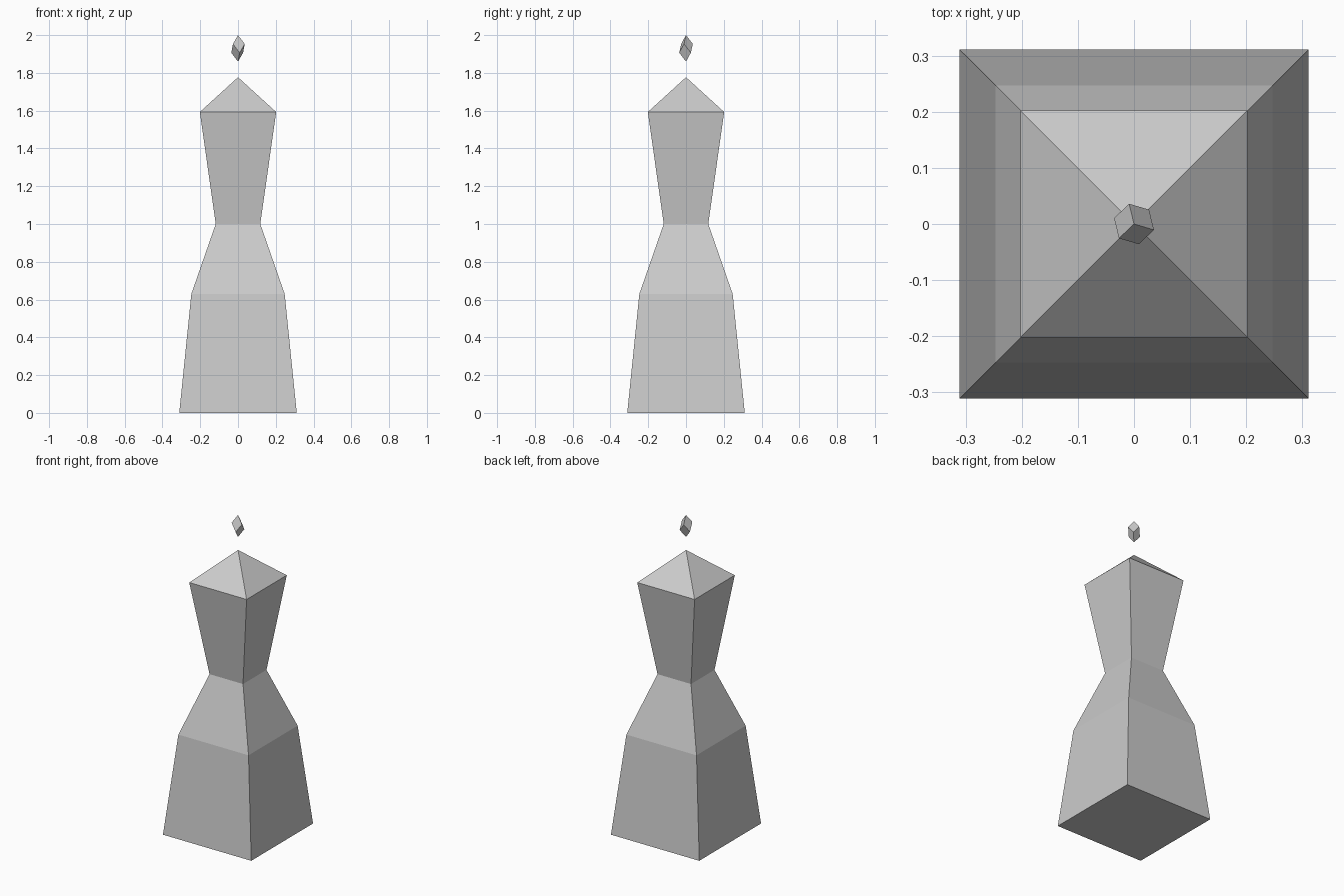
import bpy, bmesh, math
from mathutils import Vector, Matrix

if "Cube" in bpy.data.objects:
    bpy.data.objects.remove(bpy.data.objects["Cube"])


def finish(bm, name):
    bmesh.ops.recalc_face_normals(bm, faces=bm.faces)
    mesh = bpy.data.meshes.new(name)
    bm.to_mesh(mesh)
    bm.free()
    obj = bpy.data.objects.new(name, mesh)
    bpy.context.collection.objects.link(obj)
    return obj


# Pillar: square sections (half width, height) closed by a pyramid cap
sections = [(0.311, 0.0), (0.247, 0.63), (0.118, 1.0), (0.202, 1.593)]
bm = bmesh.new()
rings = [[bm.verts.new((sx * h, sy * h, z))
          for sx, sy in ((-1, -1), (1, -1), (1, 1), (-1, 1))]
         for h, z in sections]
apex = bm.verts.new((0, 0, 1.777))
bm.faces.new(rings[0])
for i in range(4):
    j = (i + 1) % 4
    for low, high in zip(rings, rings[1:]):
        bm.faces.new((low[i], low[j], high[j], high[i]))
    bm.faces.new((rings[-1][i], rings[-1][j], apex))
finish(bm, "pillar")

# Floating crystal: small cube stood on its corner and stretched upward
RADIUS, BOTTOM, TOP = 0.037, 1.86, 2.0
edge = RADIUS * math.sqrt(1.5)
stand = Vector((1, 1, 1)).rotation_difference(Vector((0, 0, 1))).to_matrix()
side = stand @ Vector((1, 1, -1))
turn = math.radians(103.5) - math.atan2(side.y, side.x)
stretch = (TOP - BOTTOM) / (edge * math.sqrt(3))
matrix = (Matrix.Translation((0, 0, (TOP + BOTTOM) / 2))
          @ Matrix.Diagonal((1, 1, stretch, 1))
          @ Matrix.Rotation(turn, 4, 'Z')
          @ stand.to_4x4())
bm = bmesh.new()
bmesh.ops.create_cube(bm, size=edge)
bmesh.ops.transform(bm, matrix=matrix, verts=bm.verts)
finish(bm, "floating_crystal")
